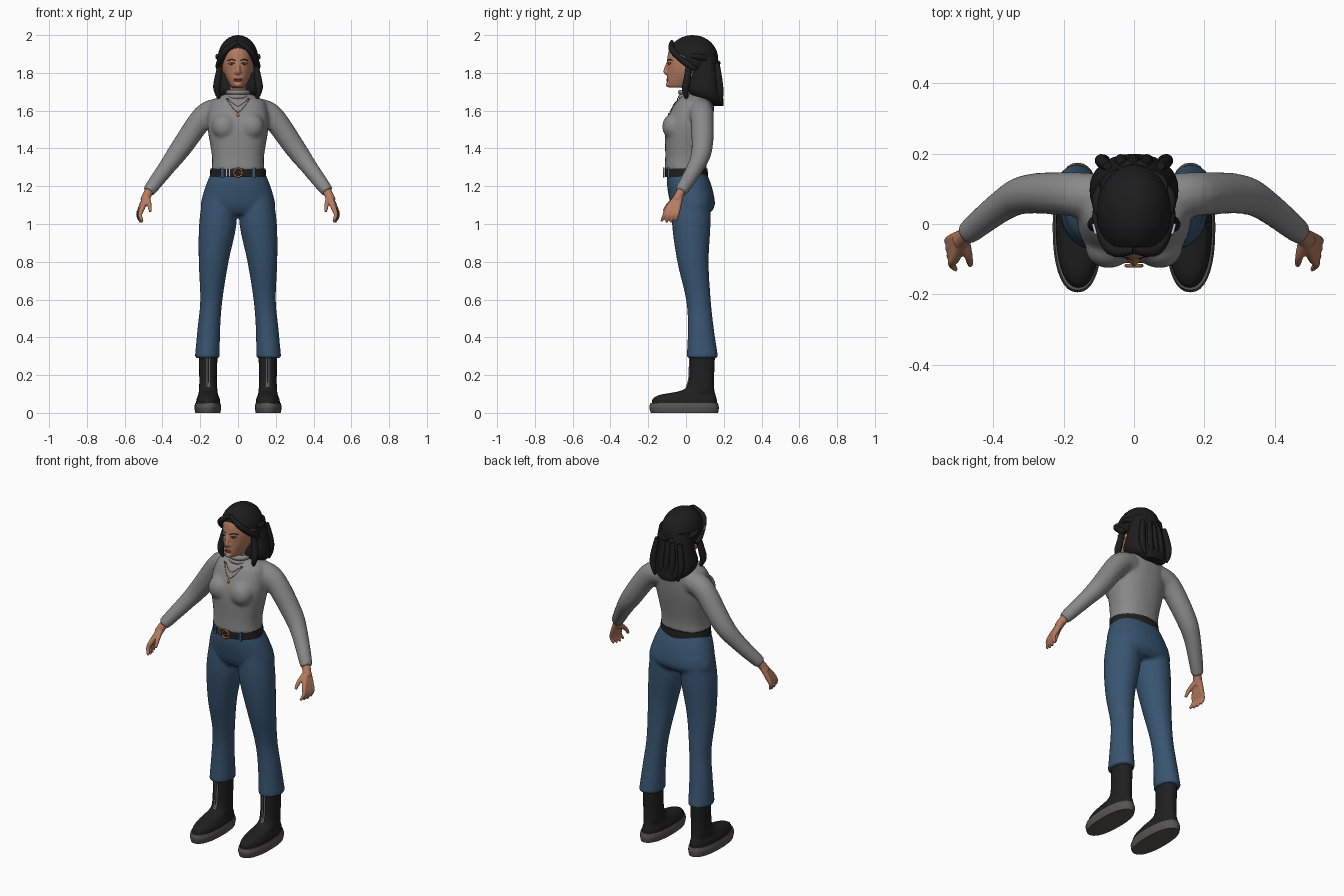
import bpy, bmesh
from math import cos, sin, pi, copysign
from mathutils import Vector, Matrix

if "Cube" in bpy.data.objects:
    bpy.data.objects.remove(bpy.data.objects["Cube"])


def material(name, *rgb):
    mat = bpy.data.materials.new(name)
    mat.use_nodes = True
    mat.diffuse_color = (*rgb, 1)
    shader = mat.node_tree.nodes["Principled BSDF"]
    shader.inputs["Base Color"].default_value = (*rgb, 1)
    shader.inputs["Roughness"].default_value = 0.7
    return mat


SKIN = material("skin", 0.46, 0.2, 0.12)
KNIT = material("grey knit", 0.25, 0.25, 0.25)
DENIM = material("blue denim", 0.04, 0.09, 0.165)
HAIR = material("black hair", 0.012, 0.012, 0.013)
LEATHER = material("black leather", 0.014, 0.014, 0.014)
RUBBER = material("grey rubber", 0.095, 0.09, 0.08)
SILVER = material("silver", 0.5, 0.5, 0.5)
COPPER = material("copper", 0.42, 0.15, 0.07)
LIP = material("lips", 0.3, 0.09, 0.065)
SIDES = {"left": 1, "right": -1}


def smooth_path(knots, steps=5):
    """Smooth curve through a few knots of any dimension."""
    knots = [Vector(k) for k in knots]
    path = []
    for i in range(len(knots) - 1):
        a, b = knots[i], knots[i + 1]
        before = knots[i - 1] if i else a
        after = knots[min(i + 2, len(knots) - 1)]
        for step in range(steps):
            t = step / steps
            leave, arrive = (b - before) / 2, (after - a) / 2
            path.append(a + leave * t + (3 * (b - a) - 2 * leave - arrive) * t ** 2
                        + (2 * (a - b) + leave + arrive) * t ** 3)
    return path + [knots[-1]]


def circle(count):
    return [(cos(2 * pi * i / count), sin(2 * pi * i / count)) for i in range(count)]


def skin_rings(bm, rings):
    loops = [[bm.verts.new(point) for point in ring] for ring in rings]
    for low, high in zip(loops, loops[1:]):
        for i in range(len(low)):
            bm.faces.new((low[i - 1], low[i], high[i], high[i - 1]))
    bm.faces.new(loops[0])
    bm.faces.new(loops[-1])


def stack(bm, rows, side=1, x=0, power=2):
    """Level rings: height, half width, front y, back y, optional centre x."""
    def bend(value):
        return copysign(abs(value) ** (2 / power), value)
    rings = []
    for z, half, front, back, *centre in smooth_path(rows):
        middle = centre[0] if centre else x
        rings.append([(side * (middle + half * bend(c)),
                       (front + back) / 2 + (back - front) / 2 * bend(d), z) for c, d in circle(36)])
    skin_rings(bm, rings)


def tube(bm, knots, start, end, belly=0, side=1):
    """Round rings along a path, tapering from start to end with an optional belly."""
    path = smooth_path([(side * x, y, z) for x, y, z in knots])
    last = len(path) - 1
    across = Vector((0.3, 1, 0.1))
    rings = []
    for k, point in enumerate(path):
        along = (path[min(k + 1, last)] - path[max(k - 1, 0)]).normalized()
        across = (across - across.dot(along) * along).normalized()
        other = along.cross(across)
        radius = start + (end - start) * k / last + belly * sin(pi * k / last)
        rings.append([point + radius * (c * across + d * other) for c, d in circle(12)])
    skin_rings(bm, rings)


def ball(bm, centre, size, side=1):
    x, y, z = centre
    place = Matrix.Translation((side * x, y, z)) @ Matrix.Diagonal((*size, 1))
    bmesh.ops.create_uvsphere(bm, u_segments=32, v_segments=20, radius=1, matrix=place)


def box(bm, centre, size):
    bmesh.ops.create_cube(bm, size=1, matrix=Matrix.Translation(centre) @ Matrix.Diagonal((*size, 1)))


def finish(bm, name, mat, voxel=0, soften=0):
    bmesh.ops.recalc_face_normals(bm, faces=bm.faces[:])
    mesh = bpy.data.meshes.new(name)
    bm.to_mesh(mesh)
    bm.free()
    mesh.materials.append(mat)
    part = bpy.data.objects.new(name, mesh)
    bpy.context.collection.objects.link(part)
    bpy.ops.object.select_all(action="DESELECT")
    part.select_set(True)
    bpy.context.view_layer.objects.active = part
    bpy.ops.object.shade_smooth_by_angle(angle=pi / 3)
    if voxel:
        merge = part.modifiers.new("merge", "REMESH")
        merge.mode, merge.voxel_size, merge.use_smooth_shade = "VOXEL", voxel, True
        part.modifiers.new("soften", "SMOOTH").iterations = soften
    bpy.context.view_layer.update()
    return part


def front_y(part, x, z, lift=0.002):
    """Depth of a part's front surface."""
    graph = bpy.context.evaluated_depsgraph_get()
    hit, spot, _, _ = part.ray_cast((x, -1, z), (0, 1, 0), depsgraph=graph)
    return spot.y - lift if hit else -0.09


# Sweater: torso, bust and sleeves merged into one surface
bm = bmesh.new()
stack(bm, [(1.285, .14, -.113, .108), (1.36, .138, -.11, .112), (1.52, .162, -.108, .14),
           (1.63, .15, -.065, .148), (1.665, .12, -.035, .135), (1.69, .06, -.01, .1)], power=2.3)
for side in SIDES.values():
    ball(bm, (.072, -.066, 1.515), (.066, .06, .07), side)
    tube(bm, [(.1, .075, 1.6), (.18, .085, 1.57), (.3, .085, 1.405), (.37, .055, 1.31), (.475, -.028, 1.17)],
         .068, .034, .006, side)
sweater = finish(bm, "sweater", KNIT, .009, 8)

# Collar in three soft rolls
bm = bmesh.new()
rows = []
for i in range(16):
    roll = .007 * abs(sin(i * pi / 5))
    rows.append((1.635 + i * .005, .058 + roll, -.035 - roll, .098 + roll))
stack(bm, rows)
finish(bm, "rolled_collar", KNIT)

# Trousers: hips and legs merged
bm = bmesh.new()
stack(bm, [(1.275, .14, -.1, .106), (1.2, .172, -.1, .136), (1.1, .198, -.08, .153), (1.05, .18, -.05, .12)],
      power=2.2)
for side in SIDES.values():
    stack(bm, [(1.15, .085, -.07, .13, .1), (1, .099, -.074, .13, .107), (.8, .079, -.046, .12, .129),
               (.6, .059, 0, .131, .141), (.45, .06, .01, .147, .154), (.29, .066, .003, .171, .163)], side)
finish(bm, "trousers", DENIM, .009, 6)

# Belt, loops, keeper and buckle
bm = bmesh.new()
stack(bm, [(1.25, .15, -.112, .117), (1.295, .146, -.112, .114)])
belt = finish(bm, "belt", LEATHER)
middle = 1.272
bm = bmesh.new()
for side in SIDES.values():
    box(bm, (side * .085, front_y(belt, side * .085, middle), middle), (.014, .009, .055))
finish(bm, "belt_loops", DENIM)
bm = bmesh.new()
for x in (-.045, -.06):
    box(bm, (x, front_y(belt, x, middle), middle), (.005, .006, .04))
finish(bm, "belt_keeper", SILVER)
bm = bmesh.new()
hoop = [(.022 * c, -.118, middle + .022 * d) for c, d in circle(16)]
tube(bm, hoop + hoop[:1], .005, .005)
tube(bm, [(0, -.118, middle), (.022, -.118, middle)], .004, .004)
finish(bm, "belt_buckle", COPPER)

# Boots, soles and zips
for name, side in SIDES.items():
    bm = bmesh.new()
    stack(bm, [(.04, .064, -.178, .163), (.07, .062, -.178, .163), (.095, .053, -.14, .156),
               (.12, .049, -.02, .15), (.17, .047, .014, .148), (.32, .049, .02, .154)], side, .158, 2.2)
    boot = finish(bm, name + "_boot", LEATHER)
    bm = bmesh.new()
    stack(bm, [(0, .066, -.186, .17), (.03, .071, -.194, .174), (.053, .066, -.188, .168)], side, .16, 2.3)
    finish(bm, name + "_sole", RUBBER)
    bm = bmesh.new()
    for x, top in ((.15, .29), (.157, .16), (.164, .29)):
        heights = [.135 + (top - .135) * i / 4 for i in range(5)]
        tube(bm, [(x, front_y(boot, side * x, z), z) for z in heights], .003, .003, 0, side)
    finish(bm, name + "_zip", SILVER)

# Hands: palm, fingers and thumb merged
for name, side in SIDES.items():
    bm = bmesh.new()
    tube(bm, [(.465, -.02, 1.185), (.495, -.05, 1.125)], .024, .024, 0, side)
    for finger in range(4):
        spread = Vector((.003, .018, 0)) * finger
        knuckle = Vector((.507, -.096, 1.083)) + spread
        tip = Vector((.505, -.13, 1.005)) + spread * 1.4 + Vector((0, 0, .006)) * abs(finger - 1.5)
        bend = knuckle.lerp(tip, .5) + Vector((.012, 0, 0))
        tube(bm, [Vector((.487, -.05, 1.14)) + spread / 3, knuckle, bend, tip], .017, .007, .001, side)
    tube(bm, [(.482, -.045, 1.14), (.47, -.09, 1.105), (.464, -.118, 1.065)], .017, .008, 0, side)
    finish(bm, name + "_hand", SKIN, .005, 3)

# Head, neck, nose and ears merged
bm = bmesh.new()
tube(bm, [(0, .035, 1.64), (0, .035, 1.78)], .052, .052)
stack(bm, [(1.722, .028, -.086, .04), (1.735, .043, -.1, .07), (1.8, .073, -.1, .125), (1.87, .081, -.1, .14),
           (1.93, .071, -.086, .13), (1.965, .045, -.045, .1)])
tube(bm, [(0, -.092, 1.862), (0, -.109, 1.81), (0, -.1, 1.796)], .007, .008, .004)
ball(bm, (0, -.093, 1.737), (.02, .014, .013))
for side in SIDES.values():
    ball(bm, (.012, -.1, 1.803), (.008, .009, .007), side)
    ball(bm, (.08, .025, 1.83), (.009, .02, .032), side)
head = finish(bm, "head", SKIN, .005, 3)

# Eyes, lashes, brows and lips
for name, side in SIDES.items():
    eye_x, eye_z = .033, 1.847
    depth = front_y(head, side * eye_x, eye_z)
    bm = bmesh.new()
    ball(bm, (eye_x, depth + .003, eye_z), (.014, .004, .005), side)
    finish(bm, name + "_eye", SILVER)
    bm = bmesh.new()
    ball(bm, (eye_x, depth + .001, eye_z), (.005, .004, .005), side)
    for rise, reach, thick in ((.007, .008, .002), (.023, .01, .0028)):
        arc = [(eye_x + reach * i, eye_z + rise - .001 * i * i) for i in range(-2, 3)]
        tube(bm, [(x, front_y(head, side * x, z, 0), z) for x, z in arc], thick, thick, 0, side)
    finish(bm, name + "_iris_lashes_and_brow", HAIR)
bm = bmesh.new()
for z in (1.767, 1.759):
    ball(bm, (0, front_y(head, 0, z) + .004, z), (.023, .006, .0045))
finish(bm, "lips", LIP)

# Hair: crown above a tilted hairline, back length and loose locks
bm = bmesh.new()
ball(bm, (0, .035, 1.875), (.107, .135, .125))
bmesh.ops.bisect_plane(bm, geom=bm.verts[:] + bm.edges[:] + bm.faces[:], plane_co=(0, -.09, 1.935),
                       plane_no=(0, .8, 1), clear_inner=True)
bmesh.ops.holes_fill(bm, edges=[edge for edge in bm.edges if edge.is_boundary])
finish(bm, "hair_crown", HAIR)
bm = bmesh.new()
stack(bm, [(1.9, .095, .05, .16), (1.79, .113, .024, .178), (1.71, .126, .004, .188), (1.66, .105, .05, .198),
           (1.625, .05, .13, .198)], power=2.4)
finish(bm, "hair_back", HAIR)
bm = bmesh.new()
for side in SIDES.values():
    # swept fringe, lock beside the face, twist gathered behind
    tube(bm, [(0, -.075, 1.965), (.065, -.072, 1.918), (.1, .01, 1.845), (.1, .05, 1.82)], .01, .012, .007, side)
    tube(bm, [(.088, .02, 1.87), (.108, .005, 1.76), (.112, -.004, 1.71), (.098, .005, 1.66)],
         .012, .006, .011, side)
    tube(bm, [(.1, .03, 1.89), (.098, .09, 1.88), (.01, .172, 1.85)], .012, .014, .003, side)
    for x in (0, .03, .075):
        tube(bm, [(x, .165, 1.85), (x * 1.25, .18, 1.72), (x, .185, 1.635)], .012, .006, .009, side)
finish(bm, "hair_locks", HAIR)
bm = bmesh.new()
for side in SIDES.values():
    tube(bm, [(.108, -.03, 1.895), (.116, 0, 1.88)], .004, .004, 0, side)
finish(bm, "hair_pins", SILVER)

# Jewellery
bm = bmesh.new()
for low, reach in ((1.592, .062), (1.625, .055)):
    drape = [(reach * i / 8, low + (1.665 - low) * abs(i / 8) ** 1.4) for i in range(-8, 9)]
    tube(bm, [(x, min(front_y(sweater, x, z), -.045), z) for x, z in drape], .002, .002)
ball(bm, (0, front_y(sweater, 0, 1.578), 1.578), (.009, .004, .011))
for side in SIDES.values():
    ball(bm, (.09, .015, 1.8), (.004, .004, .008), side)
finish(bm, "necklaces_and_earrings", COPPER)
